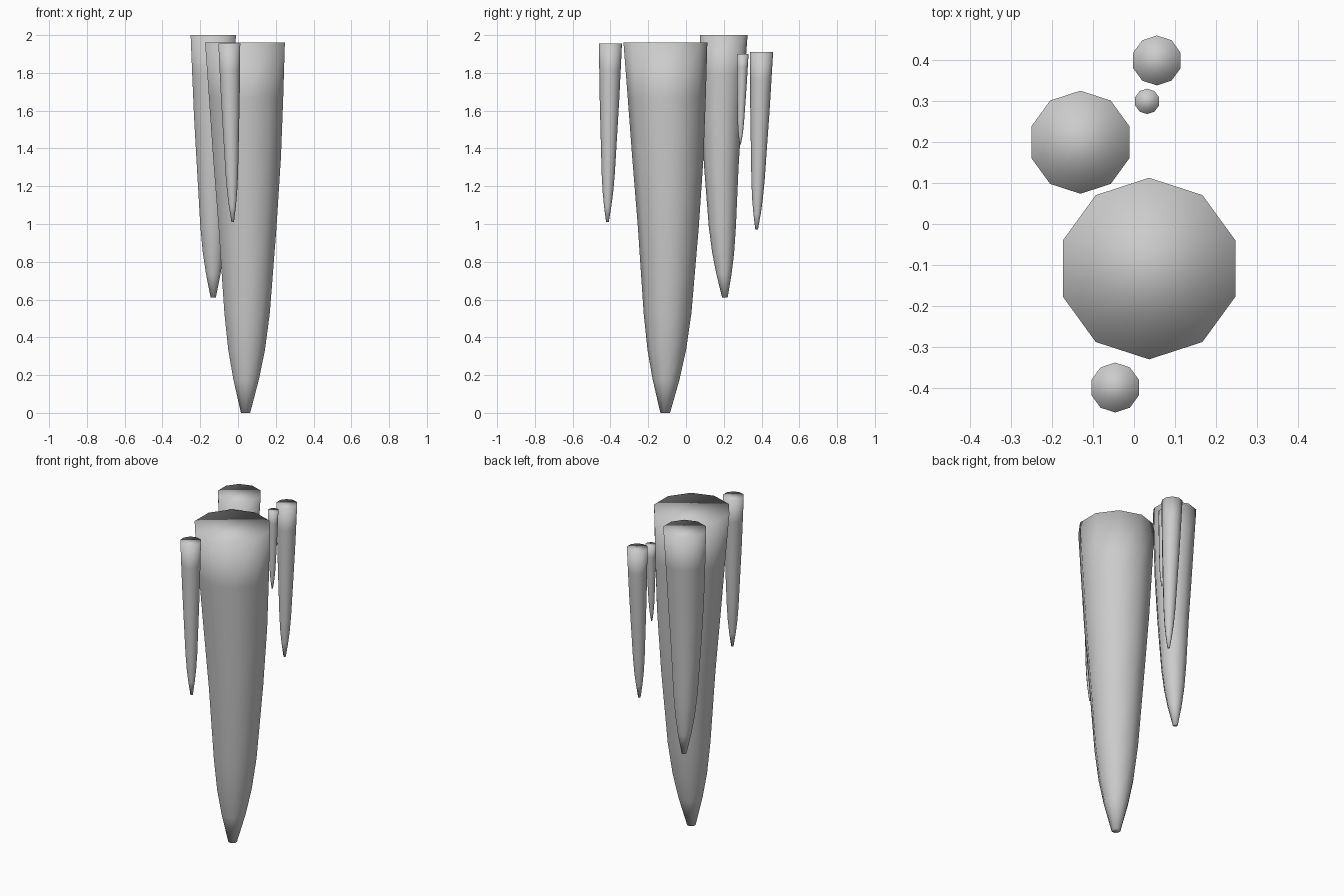
import bpy, bmesh, math

if "Cube" in bpy.data.objects:
    bpy.data.objects.remove(bpy.data.objects["Cube"])

SIDES = 10
# (height fraction from the tip, radius fraction)
PROFILE = [(0, .115), (.09, .32), (.17, .46), (.27, .57), (.5, .725), (.69, .85), (.85, .93), (1, 1)]


def icicle(name, top, radius, z_tip, z_top, lean, bow=(0, 0)):
    """Smooth ten-sided spike hanging from a flat top; tip shifts by lean, middle by bow."""
    bm = bmesh.new()
    rings = []
    for t, f in PROFILE:
        bend = math.sin(math.pi * t)
        cx = top[0] + lean[0] * (1 - t) + bow[0] * bend
        cy = top[1] + lean[1] * (1 - t) + bow[1] * bend
        z = z_tip + t * (z_top - z_tip)
        ring = []
        for i in range(SIDES):
            a = math.pi / 2 + 2 * math.pi * i / SIDES
            ring.append(bm.verts.new((cx + radius * f * math.cos(a), cy + radius * f * math.sin(a), z)))
        rings.append(ring)
    for lo, hi in zip(rings, rings[1:]):
        for i in range(SIDES):
            j = (i + 1) % SIDES
            bm.faces.new((lo[i], lo[j], hi[j], hi[i]))
    # blunt tip and flat top
    bm.faces.new(rings[0][::-1])
    bm.faces.new(rings[-1])
    for face in bm.faces:
        face.smooth = True
    mesh = bpy.data.meshes.new(name)
    bm.to_mesh(mesh)
    bm.free()
    bpy.context.collection.objects.link(bpy.data.objects.new(name, mesh))


# cluster of five hanging spikes
icicle("main_icicle", (.037, -.109), .222, 0, 1.96, (.003, -.001), (.012, .016))
icicle("rear_left_icicle", (-.131, .20), .126, .61, 2.0, (0, .006), (0, -.016))
icicle("rear_icicle", (.056, .40), .061, .97, 1.91, (.003, -.026))
icicle("tiny_icicle", (.032, .30), .031, 1.42, 1.90, (.003, -.013))
icicle("front_icicle", (-.046, -.40), .061, 1.01, 1.955, (.018, -.016))
